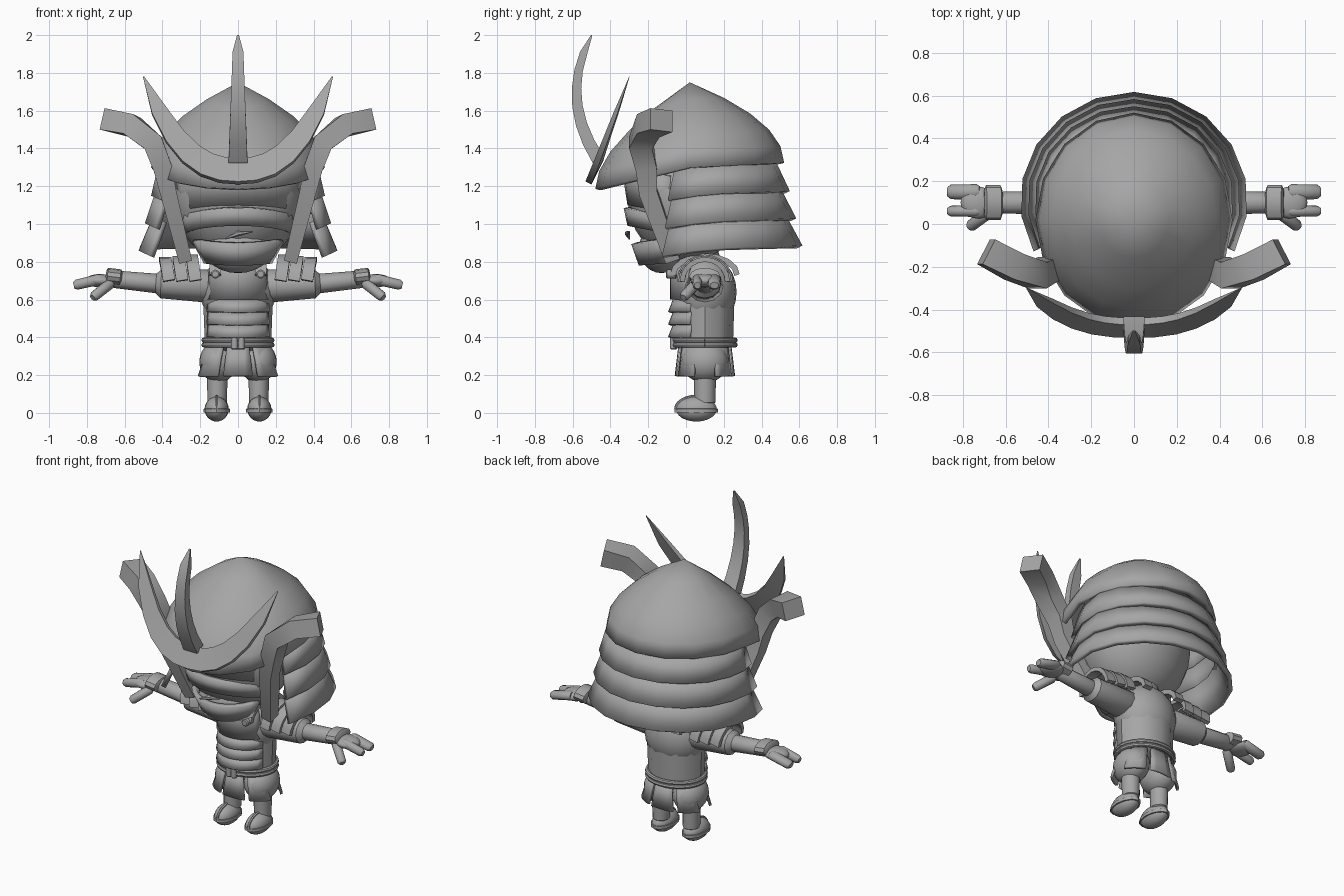
import bpy, bmesh, math
from mathutils import Vector

cube = bpy.data.objects.get("Cube")
if cube:
    bpy.data.objects.remove(cube, do_unlink=True)

GREY = (0.38, 0.38, 0.38, 1)
X, Y, Z = Vector((1, 0, 0)), Vector((0, 1, 0)), Vector((0, 0, 1))

material = bpy.data.materials.new("plain_grey")
material.use_nodes = True
material.diffuse_color = GREY
material.node_tree.nodes["Principled BSDF"].inputs["Base Color"].default_value = GREY


def finish(name, bm):
    """Turn a bmesh into a smooth object that keeps its sharp edges."""
    mesh = bpy.data.meshes.new(name)
    bm.to_mesh(mesh)
    bm.free()
    mesh.materials.append(material)
    for polygon in mesh.polygons:
        polygon.use_smooth = True
    mesh.set_sharp_from_angle(angle=math.radians(35))
    obj = bpy.data.objects.new(name, mesh)
    bpy.context.collection.objects.link(obj)
    return obj


def tube(name, path, size, up, sides=12, side=1, taper=lambda t: 1):
    """Sweep an ellipse, or a box when sides is 4, along a path."""
    bm = bmesh.new()
    path = [Vector(point) for point in path]
    last = len(path) - 1
    box = sides == 4
    grow = math.sqrt(2) if box else 1
    rings = []
    for i, point in enumerate(path):
        along = (path[min(i + 1, last)] - path[max(i - 1, 0)]).normalized()
        across = along.cross(up).normalized()
        over = across.cross(along)
        scale = grow * taper(i / last)
        ring = []
        for j in range(sides):
            angle = math.tau * (j + box / 2) / sides
            corner = (point + across * size[0] * scale * math.cos(angle)
                      + over * size[1] * scale * math.sin(angle))
            corner.x *= side
            ring.append(bm.verts.new(corner))
        rings.append(ring)
    for a, b in zip(rings, rings[1:]):
        for j in range(sides):
            k = (j + 1) % sides
            bm.faces.new((a[j], a[k], b[k], b[j]))
    bm.faces.new(rings[0])
    bm.faces.new(rings[-1])
    bmesh.ops.recalc_face_normals(bm, faces=bm.faces)
    return finish(name, bm)


def rod(name, start, end, size, thin=1, side=1):
    """Straight limb with softened ends that thins towards its end."""
    start, end = Vector(start), Vector(end)
    path = [start.lerp(end, t) for t in (0, 0.1, 0.9, 1)]
    up = Y if abs((end - start).normalized().z) > 0.7 else Z
    return tube(name, path, size, up, side=side,
                taper=lambda t: (1 + (thin - 1) * t) * (0.7 if t in (0, 1) else 1))


def ball(name, centre, radii, side=1):
    bm = bmesh.new()
    bmesh.ops.create_uvsphere(bm, u_segments=20, v_segments=12, radius=1)
    bmesh.ops.scale(bm, vec=radii, verts=bm.verts)
    bmesh.ops.translate(bm, vec=(centre[0] * side, centre[1], centre[2]), verts=bm.verts)
    return finish(name, bm)


def shell(name, rows, y, middle, spread, thick=0.03, dip=0, steps=12):
    """Curved plate from rows of x radius, y radius and height, top first."""
    bm = bmesh.new()
    grid = []
    for rx, ry, z in rows:
        line = []
        for i in range(steps + 1):
            angle = math.radians(middle + spread * (2 * i / steps - 1))
            c, s = math.cos(angle), math.sin(angle)
            lift = dip * rx * (s if s < 0 else s / 5)
            line.append(bm.verts.new((rx * c, y + ry * s, z + lift)))
        grid.append(line)
    for upper, lower in zip(grid, grid[1:]):
        for i in range(steps):
            bm.faces.new((lower[i], lower[i + 1], upper[i + 1], upper[i]))
    bmesh.ops.remove_doubles(bm, verts=bm.verts, dist=0.0005)
    obj = finish(name, bm)
    solid = obj.modifiers.new("thickness", 'SOLIDIFY')
    solid.thickness = thick
    solid.offset = -1
    return obj


FRONT, BACK = -90, 90

# Helmet bowl and layered neck guard
bowl = []
for i in range(6):
    height = 1 - i / 5
    reach = max(1 - height * height, 0.0001)
    bowl.append((0.46 * reach, 0.5 * reach, 1.3 + 0.45 * height))
shell("helmet_bowl", bowl, 0.02, BACK, 180, dip=0.25, steps=16)
for i in range(3):
    upper = (0.43 + i / 80, 0.37 + i / 50, 1.31 - 0.13 * i)
    lower = (0.465 + i / 30, 0.44 + i / 30, 1.16 - 0.145 * i)
    shell(f"neck_guard_{i + 1}", [upper, lower], 0.11, BACK, 118, dip=0.15)

# Crescent crest and curved centre horn
crescent = []
for i in range(-6, 7):
    bend = abs(i / 6) ** 2.5
    crescent.append((i / 12, 0.185 * bend - 0.485, 1.28 + bend / 2))
tube("crescent_crest", crescent, (0.07, 0.018), Y - Z / 2, 4,
     taper=lambda t: math.sqrt(max(1 - abs(2 * t - 1) ** 2.5, 0.002)))
horn = []
for i in range(8):
    z = 1.34 + 0.66 * i / 7
    horn.append((0, 0.9 * (z - 1.7) ** 2 - 0.58, z))
tube("centre_horn", horn, (0.035, 0.05), X, 4,
     taper=lambda t: 1 - t / 2 if t < 1 else 0.1)

# Head and face guard
ball("head", (0, 0, 1.15), (0.35, 0.31, 0.36))
ball("chin", (0, -0.13, 0.87), (0.18, 0.12, 0.13))
shell("brow_plate", [(0.35, 0.34, 1.24), (0.33, 0.31, 1.05)], 0, FRONT, 75, dip=-0.15)
shell("nose_guard", [(0.32, 0.33, 1.02), (0.3, 0.31, 0.93)], 0, FRONT, 75, dip=-0.2)
shell("chin_guard", [(0.27, 0.29, 0.92), (0.2, 0.25, 0.8)], 0, FRONT, 65, dip=0.1)
tube("mouth_curl", [(-0.07, -0.3, 0.92), (0, -0.31, 0.95), (0.08, -0.3, 0.96)],
     (0.015, 0.015), Y, 6, taper=lambda t: 1 - abs(1.6 * t - 0.8))

# Torso, breastplate bands and belt
rod("waist", (0, 0.1, 0.32), (0, 0.1, 0.64), (0.165, 0.14), 1.18)
ball("chest", (0, 0.1, 0.64), (0.2, 0.168, 0.2))
rod("neck", (0, 0.1, 0.75), (0, 0.05, 0.9), (0.1, 0.1))
shell("breastplate", [(0.15, 0.16, 0.8), (0.18, 0.185, 0.74), (0.185, 0.185, 0.6)],
      0.1, FRONT, 60)
for i in range(3):
    z = 0.6 - i / 15
    shell(f"belly_band_{i + 1}", [(0.178, 0.17, z), (0.185, 0.195, z - 0.065)],
          0.1, FRONT, 65, thick=0.02)
for level, z in (("lower", 0.36), ("upper", 0.385)):
    turns = [math.tau * i / 24 for i in range(25)]
    tube(f"{level}_belt_rope", [(0.18 * math.cos(a), 0.1 + 0.16 * math.sin(a), z) for a in turns],
         (0.014, 0.014), Z, 8)

# Skirt panels with slits between them
for face, middle in (("front", FRONT), ("back", BACK)):
    for place, turn in (("first", -48), ("middle", 0), ("last", 48)):
        shell(f"{face}_{place}_skirt_panel", [(0.17, 0.14, 0.36), (0.23, 0.16, 0.195)],
              0.1, middle + turn, 20, thick=0.015, steps=4)

for label, side in (("left", 1), ("right", -1)):
    # Swept helmet wing, narrow below and broad at the bend
    wing = [(0.69, -0.13, 1.55), (0.56, -0.2, 1.52), (0.45, -0.24, 1.43),
            (0.4, -0.21, 1.3), (0.37, -0.2, 1.17), (0.28, -0.07, 0.81)]
    tube(f"{label}_helmet_wing", wing, (0.058, 0.065), Y, 4, side,
         taper=lambda t: 1 - 0.4 * t * t)

    # Arm, cuff and hand
    rod(f"{label}_sleeve", (0.12, 0.1, 0.67), (0.44, 0.1, 0.685), (0.11, 0.1), 0.65, side)
    rod(f"{label}_forearm", (0.38, 0.1, 0.68), (0.68, 0.1, 0.71), (0.062, 0.058), 0.7, side)
    rod(f"{label}_cuff", (0.615, 0.1, 0.715), (0.7, 0.1, 0.725), (0.082, 0.044), side=side)
    ball(f"{label}_palm", (0.73, 0.1, 0.7), (0.08, 0.075, 0.035), side)
    for finger, y, width in (("wide", 0.15, 0.038), ("index", 0.06, 0.028)):
        rod(f"{label}_{finger}_finger", (0.72, y, 0.71), (0.87, y, 0.675),
            (width, 0.03), 0.85, side)
    rod(f"{label}_thumb", (0.67, 0.06, 0.69), (0.77, -0.015, 0.61), (0.03, 0.03), 0.85, side)

    # Arched shoulder plates, strap and knob
    for i in range(3):
        arch = []
        for j in range(11):
            angle = math.pi * j / 10
            arch.append((0.225 + 0.07 * i + math.sin(angle) / 50,
                         0.1 + (0.135 - i / 120) * math.cos(angle),
                         0.7 + (0.125 - i / 160) * math.sin(angle)))
        tube(f"{label}_shoulder_plate_{i + 1}", arch, (0.013, 0.032), X, 4, side)
    strap = [(0.12, 0.1 - 0.17 * math.cos(a), 0.73 + 0.1 * math.sin(a))
             for a in (math.pi * i / 8 for i in range(9))]
    tube(f"{label}_shoulder_strap", strap, (0.015, 0.03), X, 4, side)
    rod(f"{label}_strap_knob", (0.12, -0.05, 0.735), (0.12, -0.105, 0.735),
        (0.024, 0.024), side=side)
    rod(f"{label}_belt_knot", (0.018, -0.065, 0.335), (0.018, -0.065, 0.405),
        (0.018, 0.02), side=side)

    # Trouser leg, shin, foot and split-toe sandal
    ball(f"{label}_trouser_leg", (0.105, 0.1, 0.27), (0.1, 0.125, 0.11), side)
    rod(f"{label}_shin", (0.11, 0.1, 0.04), (0.11, 0.1, 0.2), (0.048, 0.052), 1.2, side)
    ball(f"{label}_foot", (0.113, 0.055, 0.02), (0.064, 0.108, 0.066), side)
    rod(f"{label}_sandal", (0.113, 0.055, 0), (0.113, 0.055, 0.024), (0.07, 0.115), side=side)
    toe = [(0.113, 0.055 - 0.11 * math.cos(a), 0.02 + 0.068 * math.sin(a))
           for a in (math.pi * i / 12 for i in range(7))]
    tube(f"{label}_toe_strap", toe, (0.008, 0.008), X, 6, side)
